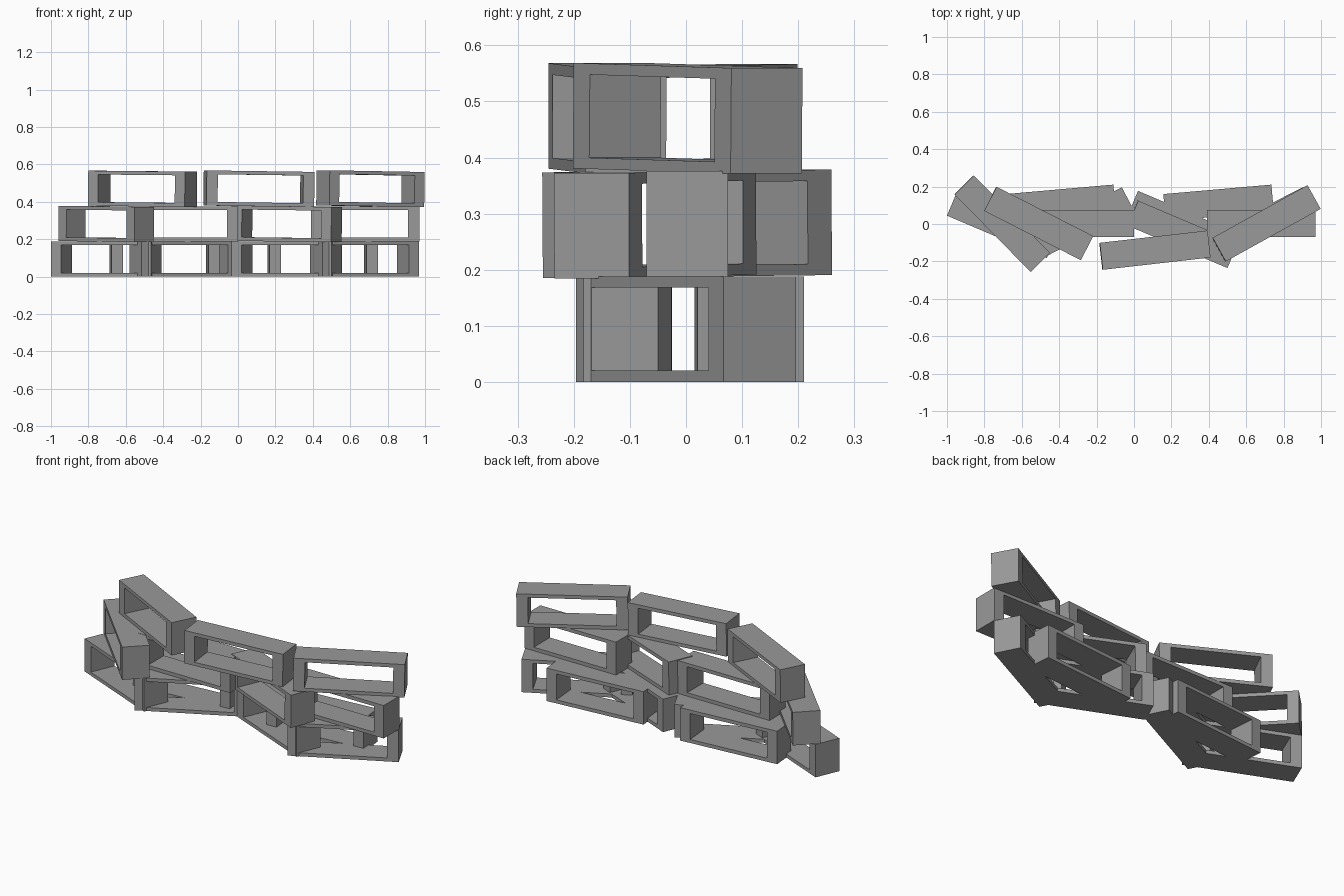
import bpy, bmesh
from math import radians
from mathutils import Matrix, Vector

if "Cube" in bpy.data.objects:
    bpy.data.objects.remove(bpy.data.objects["Cube"])

LENGTH, DEPTH, HEIGHT = 0.58, 0.145, 0.188
END_WALL, SLAB = 0.06, 0.02

concrete = bpy.data.materials.new("concrete_grey")
concrete.use_nodes = True
grey = (0.32, 0.32, 0.32, 1)
concrete.diffuse_color = grey
concrete.node_tree.nodes["Principled BSDF"].inputs["Base Color"].default_value = grey


def ring(bm, half_x, half_z, y):
    corners = [(-1, -1), (1, -1), (1, 1), (-1, 1)]
    return [bm.verts.new((sx * half_x, y, sz * half_z)) for sx, sz in corners]


def hollow_block_mesh():
    """Rectangular block with one opening running front to back."""
    bm = bmesh.new()
    hx, hz, hy = LENGTH / 2, HEIGHT / 2, DEPTH / 2
    loops = [ring(bm, hx, hz, -hy), ring(bm, hx - END_WALL, hz - SLAB, -hy),
             ring(bm, hx - END_WALL, hz - SLAB, hy), ring(bm, hx, hz, hy)]
    for k in range(4):
        a, b = loops[k], loops[(k + 1) % 4]
        for i in range(4):
            j = (i + 1) % 4
            bm.faces.new((a[i], a[j], b[j], b[i]))
    bmesh.ops.recalc_face_normals(bm, faces=bm.faces)
    mesh = bpy.data.meshes.new("hollow_block")
    bm.to_mesh(mesh)
    bm.free()
    mesh.materials.append(concrete)
    return mesh


block = hollow_block_mesh()

# Each course: centre x, centre y, turn and downward lean to the right (degrees)
courses = {
    "bottom": [(-0.705, -0.002, -23, 0), (-0.29, 0, 27, 0), (0.26, -0.003, -23, 0),
               (0.677, 0, 27, 0), (-0.393, 0.113, 5, 0), (0.452, 0.113, 5, 0)],
    "middle": [(-0.705, 0.002, -45.5, 0.5), (-0.29, 0.002, 0, 0),
               (0.26, -0.055, -23, 0.7), (0.68, 0.002, 0, 0)],
    "top": [(-0.51, 0.003, -27, 0.5), (0.112, -0.14, 6.5, 0.8), (0.708, 0.003, 29, 0.9)],
}

for level, (course, places) in enumerate(courses.items()):
    for n, (x, y, turn, lean) in enumerate(places, 1):
        obj = bpy.data.objects.new(f"{course}_block_{n}", block)
        centre = Vector((x, y, HEIGHT * (level + 0.5)))
        obj.matrix_world = (Matrix.Translation(centre) @ Matrix.Rotation(radians(turn), 4, 'Z')
                            @ Matrix.Rotation(radians(lean), 4, 'Y'))
        bpy.context.collection.objects.link(obj)
